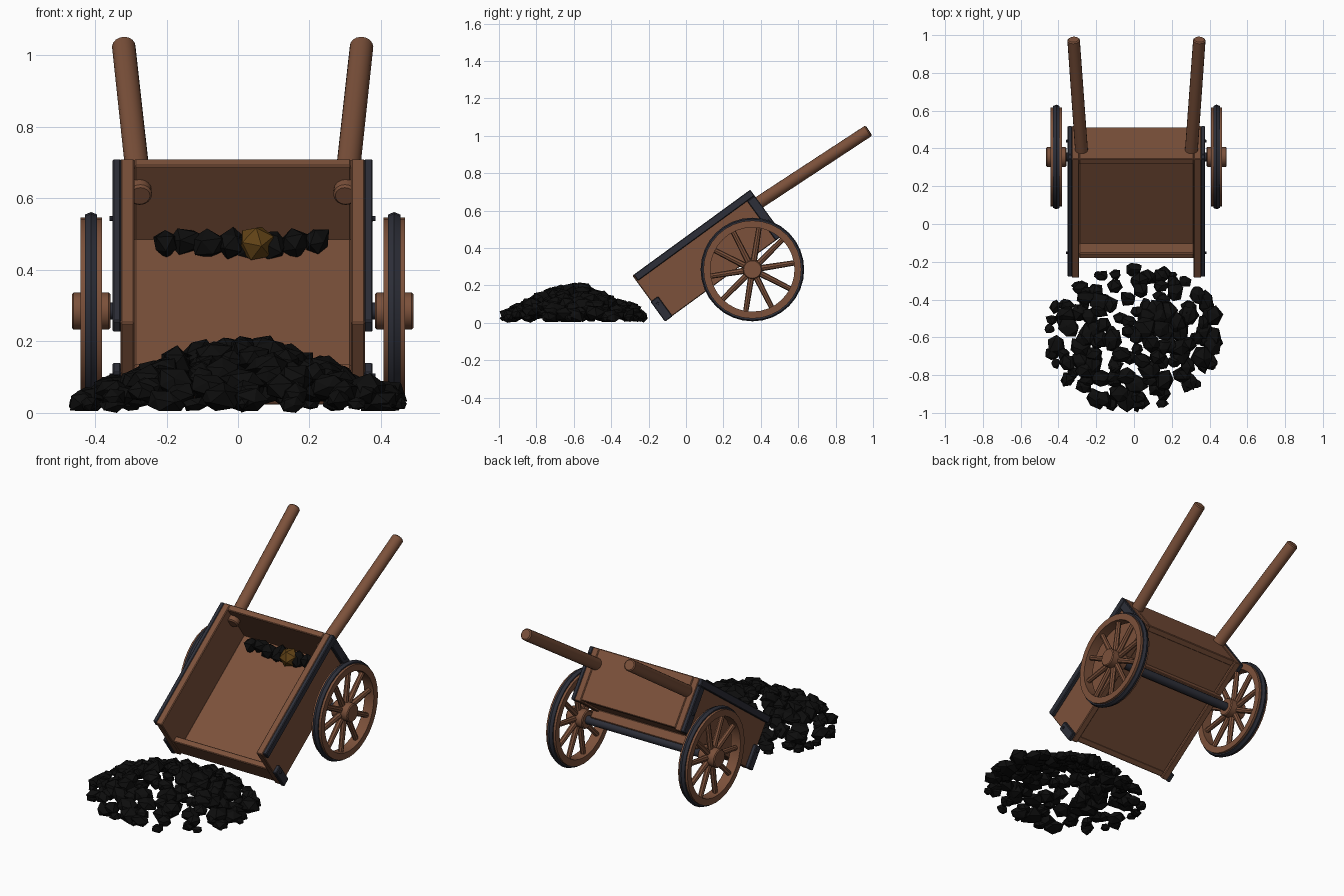
import bpy, bmesh, math, random
from mathutils import Matrix, Vector

random.seed(7)
if "Cube" in bpy.data.objects:
    bpy.data.objects.remove(bpy.data.objects["Cube"])


def material(name, rgb):
    m = bpy.data.materials.new(name)
    m.use_nodes = True
    m.diffuse_color = (*rgb, 1)
    bsdf = m.node_tree.nodes["Principled BSDF"]
    bsdf.inputs["Base Color"].default_value = (*rgb, 1)
    bsdf.inputs["Roughness"].default_value = 0.8
    return m


WOOD = material("brown wood", (0.2, 0.082, 0.043))
IRON = material("dark iron", (0.026, 0.028, 0.04))
COAL = material("black coal", (0.004, 0.004, 0.004))
GOLD = material("dull gold", (0.12, 0.055, 0.008))

CX = 0.013
TILT = Matrix.Translation((CX, -0.11, 0.01)) @ Matrix.Rotation(math.radians(36.1), 4, 'X')
LENGTH, HEIGHT = 0.78, 0.3
OUTER, INNER = 0.342, 0.303
AXLE = Vector((CX, 0.355, 0.285))


def finish(name, bm, mat, matrix=Matrix(), smooth=False, bevel=0):
    bmesh.ops.recalc_face_normals(bm, faces=bm.faces)
    mesh = bpy.data.meshes.new(name)
    bm.to_mesh(mesh)
    bm.free()
    mesh.materials.append(mat)
    if smooth:
        mesh.shade_smooth()
        mesh.set_sharp_from_angle(angle=math.radians(35))
    ob = bpy.data.objects.new(name, mesh)
    ob.matrix_world = matrix
    bpy.context.collection.objects.link(ob)
    if bevel:
        mod = ob.modifiers.new("soft edges", 'BEVEL')
        mod.width, mod.segments = bevel, 1
    return ob


def box(name, x, y, z, mat, bevel=0.004):
    """Box in the tilted cart frame, each argument being a (low, high) range."""
    bm = bmesh.new()
    bmesh.ops.create_cube(bm, size=1)
    for v in bm.verts:
        v.co = [(r[0] + r[1]) / 2 + c * (r[1] - r[0]) for r, c in zip((x, y, z), v.co)]
    return finish(name, bm, mat, TILT, bevel=bevel)


def rod(bm, a, b, r1, r2, sides):
    a, b = Vector(a), Vector(b)
    m = Matrix.Translation((a + b) / 2) @ (b - a).to_track_quat('Z', 'Y').to_matrix().to_4x4()
    bmesh.ops.create_cone(bm, cap_ends=True, segments=sides, radius1=r1, radius2=r2,
                          depth=(b - a).length, matrix=m)


def ring(name, profile, mat, matrix, sides=32):
    """Closed (x, radius) profile turned around the x axis."""
    bm = bmesh.new()
    loops = [[bm.verts.new((x, r * math.cos(t), r * math.sin(t))) for x, r in profile]
             for t in (i * math.tau / sides for i in range(sides))]
    n = len(profile)
    for i in range(sides):
        p, q = loops[i], loops[(i + 1) % sides]
        for j in range(n):
            k = (j + 1) % n
            bm.faces.new((p[j], p[k], q[k], q[j]))
    return finish(name, bm, mat, matrix, smooth=True)


def rock(bm, centre, size, flat=0.8, floor=None):
    verts = bmesh.ops.create_icosphere(bm, subdivisions=1, radius=1)["verts"]
    turn = Matrix.Rotation(random.uniform(0, math.tau), 3, Vector((random.random(), 0.5, 1)))
    stretch = Vector((random.uniform(0.8, 1.2), random.uniform(0.8, 1.2), flat))
    for v in verts:
        v.co = (turn @ v.co) * stretch * (size * random.uniform(0.8, 1.2)) + Vector(centre)
        if floor is not None:
            v.co.z = max(v.co.z, floor)


# Cart bed
box("floor", (-INNER, INNER), (0.01, LENGTH - 0.01), (0.012, 0.045), WOOD)
box("back_panel", (-INNER, INNER), (LENGTH - 0.035, LENGTH), (0.01, HEIGHT), WOOD)
box("front_lip", (-INNER, INNER), (0.005, 0.04), (0.01, 0.13), WOOD)
box("cross_beam", (-OUTER, OUTER), (0.505, 0.57), (-0.04, 0.012), WOOD)


def side_range(side, low, high):
    return tuple(sorted((side * low, side * high)))


for side, label in ((1, "left"), (-1, "right")):
    # Side panel and its iron straps
    box(label + "_side_panel", side_range(side, INNER, OUTER), (0, LENGTH), (0, HEIGHT), WOOD)
    plate = side_range(side, OUTER - 0.002, OUTER + 0.022)
    box(label + "_top_strap", plate, (0.008, LENGTH), (HEIGHT - 0.04, HEIGHT), IRON)
    box(label + "_back_strap", plate, (LENGTH - 0.05, LENGTH), (0, HEIGHT - 0.04), IRON)
    box(label + "_front_bracket", plate, (-0.004, 0.046), (-0.002, 0.13), IRON)
    bm = bmesh.new()
    for y, z in ((LENGTH - 0.022, 0.108), (0.021, 0.1)):
        rod(bm, (side * OUTER, y, z), (side * (OUTER + 0.03), y, z), 0.01, 0.007, 8)
    finish(label + "_bolts", bm, IRON, TILT)

    # Handle passing through the back panel
    bm = bmesh.new()
    rod(bm, (CX + side * 0.287, 0.335, 0.607), (CX + side * 0.333, 0.977, 1.028), 0.034, 0.033, 16)
    finish(label + "_handle", bm, WOOD, smooth=True, bevel=0.006)

    # Wheel
    hub = Matrix.Translation(AXLE + Vector((side * 0.424, 0, 0)))
    ring(label + "_wheel_rim", [(-0.03, 0.225), (0.03, 0.225), (0.03, 0.262), (-0.03, 0.262)], WOOD, hub)
    ring(label + "_wheel_tyre", [(-0.015, 0.25), (0.015, 0.25), (0.017, 0.27), (0, 0.277), (-0.017, 0.27)],
         IRON, hub)
    bm = bmesh.new()
    rod(bm, (-0.054, 0, 0), (0.054, 0, 0), 0.052, 0.052, 16)
    finish(label + "_wheel_hub", bm, WOOD, hub, smooth=True, bevel=0.005)
    bm = bmesh.new()
    for i in range(10):
        t = (i + 0.25) * math.tau / 10
        d = Vector((0, math.cos(t), math.sin(t)))
        rod(bm, d * 0.04, d * 0.235, 0.017, 0.014, 8)
    finish(label + "_wheel_spokes", bm, WOOD, hub, smooth=True)

# Axle
bm = bmesh.new()
rod(bm, (-0.4, 0, 0), (0.4, 0, 0), 0.024, 0.024, 12)
finish("axle", bm, IRON, Matrix.Translation(AXLE), smooth=True)

# Coal left in the back corner of the bed, with one nugget
bm = bmesh.new()
for i in range(8):
    rock(bm, (-0.215 + i * 0.06, 0.7 + random.uniform(-0.01, 0.01), 0.067), 0.05)
finish("bed_coal", bm, COAL, TILT)
bm = bmesh.new()
bmesh.ops.create_icosphere(bm, subdivisions=1, radius=0.054)
finish("gold_nugget", bm, GOLD, TILT @ Matrix.Translation((0.038, 0.685, 0.075)))

# Spilled coal heap: rocks spread in a spiral over a low cone
bm = bmesh.new()
COUNT = 120
for i in range(COUNT):
    f = math.sqrt((i + 0.5) / COUNT)
    t = i * 2.39996 + random.uniform(-0.2, 0.2)
    r = 0.43 * f + random.uniform(-0.025, 0.025)
    size = random.uniform(0.036, 0.06)
    z = 0.175 * (1 - f) ** 0.85 + 0.025
    rock(bm, (1.04 * r * math.cos(t), -0.6 + 0.87 * r * math.sin(t), z), size, 0.75, 0.005)
# Small crumbs around the rim
for i in range(16):
    t = i * math.tau / 16 + random.uniform(-0.15, 0.15)
    rock(bm, (0.45 * math.cos(t), -0.6 + 0.37 * math.sin(t), 0.025), random.uniform(0.02, 0.035), 0.8, 0)
finish("coal_heap", bm, COAL)
